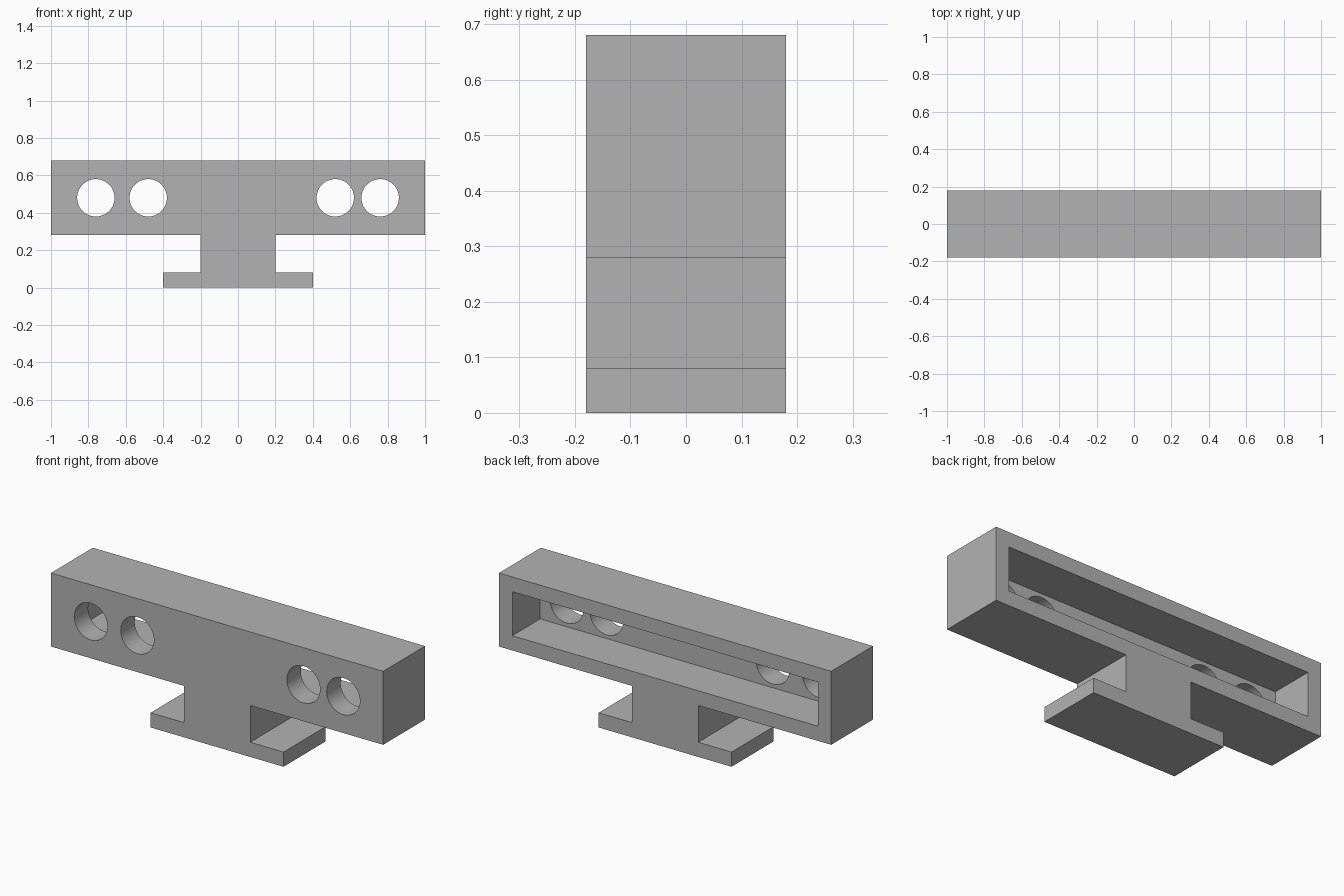
import bpy
import bmesh
import math

default = bpy.data.objects.get("Cube")
if default:
    bpy.data.objects.remove(default, do_unlink=True)

HALF_DEPTH = 0.18
HOLE_Z = 0.48

grey = bpy.data.materials.new("plain grey")
grey.use_nodes = True
grey.diffuse_color = (0.45, 0.45, 0.45, 1)
grey.node_tree.nodes["Principled BSDF"].inputs["Base Color"].default_value = grey.diffuse_color


def extrude_profile(name, points, y_front, y_back):
    """Solid made by pushing an x-z outline from y_front to y_back."""
    bm = bmesh.new()
    face = bm.faces.new([bm.verts.new((x, y_front, z)) for x, z in points])
    result = bmesh.ops.extrude_face_region(bm, geom=[face])
    moved = [v for v in result["geom"] if isinstance(v, bmesh.types.BMVert)]
    bmesh.ops.translate(bm, verts=moved, vec=(0, y_back - y_front, 0))
    bmesh.ops.recalc_face_normals(bm, faces=bm.faces)
    mesh = bpy.data.meshes.new(name)
    bm.to_mesh(mesh)
    bm.free()
    mesh.materials.append(grey)
    obj = bpy.data.objects.new(name, mesh)
    bpy.context.collection.objects.link(obj)
    return obj


def cut(target, cutter):
    """Subtract the cutter and discard it."""
    mod = target.modifiers.new("cut", "BOOLEAN")
    mod.operation = "DIFFERENCE"
    mod.solver = "EXACT"
    mod.object = cutter
    bpy.context.view_layer.objects.active = target
    bpy.ops.object.modifier_apply(modifier=mod.name)
    bpy.data.objects.remove(cutter, do_unlink=True)


# Body: foot, stem and crossbar as one mirrored outline
right_side = [(0.4, 0), (0.4, 0.08), (0.2, 0.08), (0.2, 0.28), (1, 0.28), (1, 0.68)]
outline = right_side + [(-x, z) for x, z in reversed(right_side)]
body = extrude_profile("crossbar_stand", outline, -HALF_DEPTH, HALF_DEPTH)

# Long pocket open at the back
pocket = [(-0.92, 0.36), (0.92, 0.36), (0.92, 0.6), (-0.92, 0.6)]
cut(body, extrude_profile("pocket_cutter", pocket, -0.06, 0.3))

# Round holes through the front wall
for x in (-0.76, -0.48, 0.52, 0.76):
    angles = [math.tau * i / 64 for i in range(64)]
    circle = [(x + 0.1 * math.cos(a), HOLE_Z + 0.1 * math.sin(a)) for a in angles]
    cut(body, extrude_profile("hole_cutter", circle, -0.3, 0.05))

bpy.ops.object.select_all(action="DESELECT")
body.select_set(True)
bpy.context.view_layer.objects.active = body
bpy.ops.object.shade_smooth_by_angle(angle=math.radians(30))
